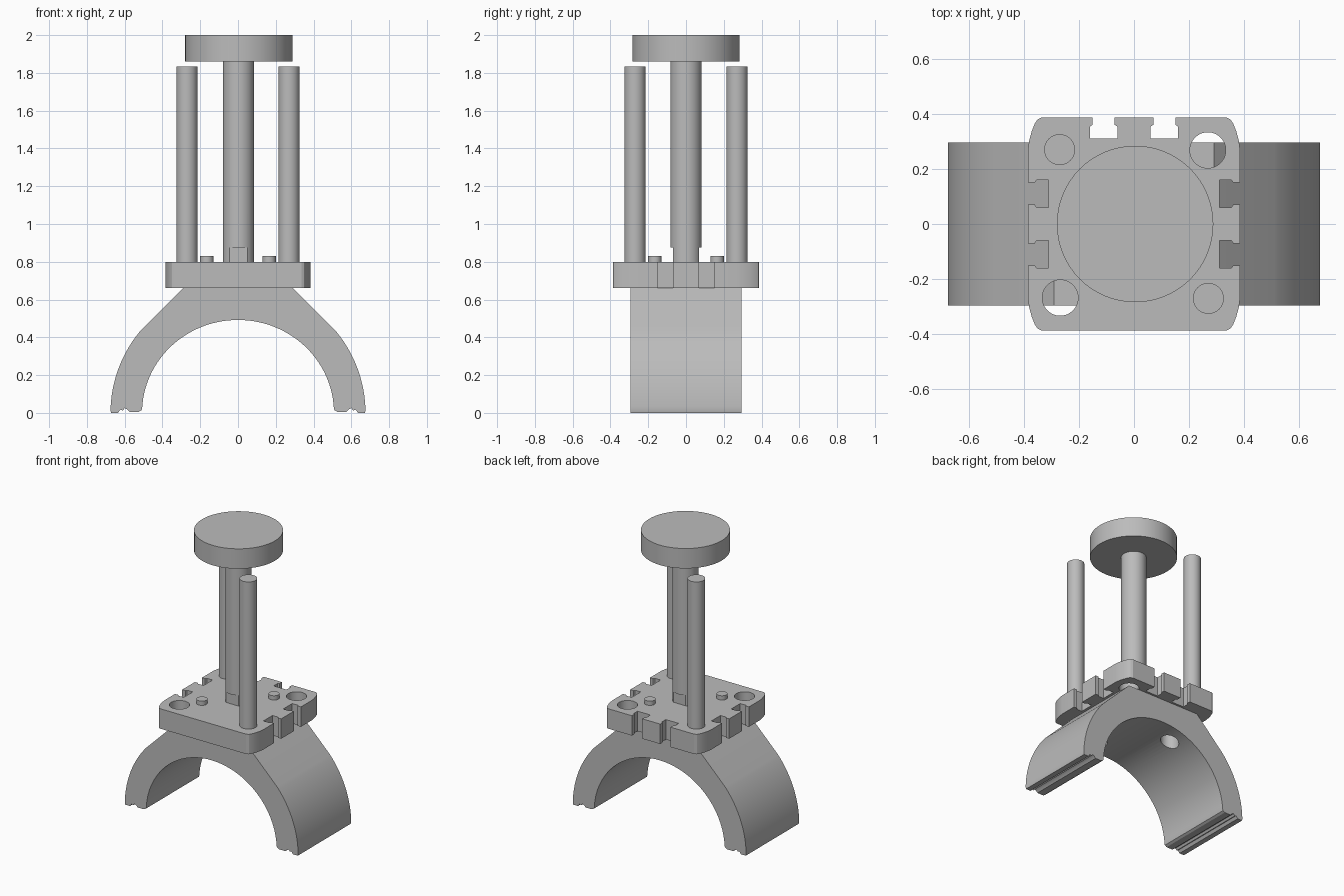
import bpy
import bmesh
from math import sin, cos, radians
from mathutils import Matrix

if "Cube" in bpy.data.objects:
    bpy.data.objects.remove(bpy.data.objects["Cube"])

grey = bpy.data.materials.new("plain_grey")
grey.use_nodes = True
colour = (0.5, 0.5, 0.5, 1)
grey.diffuse_color = colour
grey.node_tree.nodes["Principled BSDF"].inputs["Base Color"].default_value = colour


def finish(name, bm):
    bmesh.ops.recalc_face_normals(bm, faces=bm.faces)
    mesh = bpy.data.meshes.new(name)
    bm.to_mesh(mesh)
    bm.free()
    mesh.materials.append(grey)
    obj = bpy.data.objects.new(name, mesh)
    bpy.context.collection.objects.link(obj)
    return obj


def prism(name, outline, start, end, axis="Z"):
    """Extrude a flat outline along z, or along y for an (x, z) outline."""
    bm = bmesh.new()
    place = (lambda a, b: (a, b, start)) if axis == "Z" else (lambda a, b: (a, start, b))
    face = bm.faces.new([bm.verts.new(place(a, b)) for a, b in outline])
    moved = bmesh.ops.extrude_face_region(bm, geom=[face])["geom"]
    step = (0, 0, end - start) if axis == "Z" else (0, end - start, 0)
    bmesh.ops.translate(bm, vec=step, verts=[v for v in moved if isinstance(v, bmesh.types.BMVert)])
    return finish(name, bm)


def cylinder(name, x, y, radius, low, high):
    bm = bmesh.new()
    bmesh.ops.create_cone(bm, cap_ends=True, segments=64, radius1=radius, radius2=radius,
                          depth=high - low, matrix=Matrix.Translation((x, y, (low + high) / 2)))
    return finish(name, bm)


def apply_cut(obj, cutter, operation="DIFFERENCE"):
    mod = obj.modifiers.new("cut", "BOOLEAN")
    mod.operation, mod.solver, mod.object = operation, "EXACT", cutter
    bpy.context.view_layer.objects.active = obj
    bpy.ops.object.modifier_apply(modifier=mod.name)
    bpy.data.objects.remove(cutter)


def smooth(obj):
    bpy.ops.object.select_all(action="DESELECT")
    obj.select_set(True)
    bpy.context.view_layer.objects.active = obj
    bpy.ops.object.shade_smooth_by_angle(angle=radians(25))


# Arched saddle: half profile from the crown of the bore round to the top, mirrored
half = [(0.508 * sin(radians(a)), 0.492 * cos(radians(a))) for a in range(0, 88, 3)]
half += [(0.51, 0.015), (0.525, 0.006), (0.575, 0.006), (0.588, 0.02), (0.6, 0.025),
         (0.61, 0.012), (0.622, 0.018), (0.635, 0.0), (0.672, 0.0)]
half += [(0.675 * cos(radians(a)), 0.675 * sin(radians(a))) for a in range(1, 42, 2)]
half += [(0.29, 0.66)]
saddle = prism("saddle", half + [(-x, z) for x, z in reversed(half[1:])], -0.295, 0.295, "Y")
for side in (-1, 1):
    apply_cut(saddle, cylinder("bolt_hole", 0.165 * side, -0.165 * side, 0.06, 0.3, 0.6))

# Mounting plate with rounded corners
corner = [(0.385, 0.27), (0.381, 0.3), (0.372, 0.335), (0.36, 0.365), (0.35, 0.38), (0.335, 0.387)]
outline = corner + [(-x, y) for x, y in reversed(corner)]
outline += [(-x, -y) for x, y in corner] + [(x, -y) for x, y in reversed(corner)]
plate = prism("mounting_plate", outline, 0.66, 0.80)

# Undercut slots on the left, right and back edges
slot = [(0.31, -0.05), (0.354, -0.05), (0.36, -0.04), (0.45, -0.04)]
slot += [(d, -w) for d, w in reversed(slot)]
for offset in (-0.11, 0.11):
    for cut in ([(d, w + offset) for d, w in slot],
                [(-d, w + offset) for d, w in slot],
                [(w + offset, d) for d, w in slot]):
        apply_cut(plate, prism("slot_cutter", cut, 0.5, 0.9))

# Open guide holes, and guide rods on the other diagonal
for side, label in ((-1, "right"), (1, "left")):
    apply_cut(plate, cylinder("guide_hole", 0.268 * side, 0.268 * side, 0.065, 0.5, 0.9))
    smooth(cylinder(label + "_guide_rod", 0.27 * side, -0.27 * side, 0.056, 0.66, 1.835))
    smooth(cylinder(label + "_screw_head", 0.165 * side, 0.165 * side, 0.035, 0.79, 0.83))

# Central column with two flats at its foot
column = cylinder("centre_column", 0.003, 0, 0.083, 0.78, 1.87)
for side in (-1, 1):
    flat = [(-0.2, 0.068 * side), (0.2, 0.068 * side), (0.2, 0.2 * side), (-0.2, 0.2 * side)]
    apply_cut(column, prism("flat_cutter", flat, 0.7, 0.875))

# Round cap
cap = cylinder("round_cap", 0.004, 0, 0.284, 1.86, 2.0)
for obj in (saddle, plate, column, cap):
    smooth(obj)
